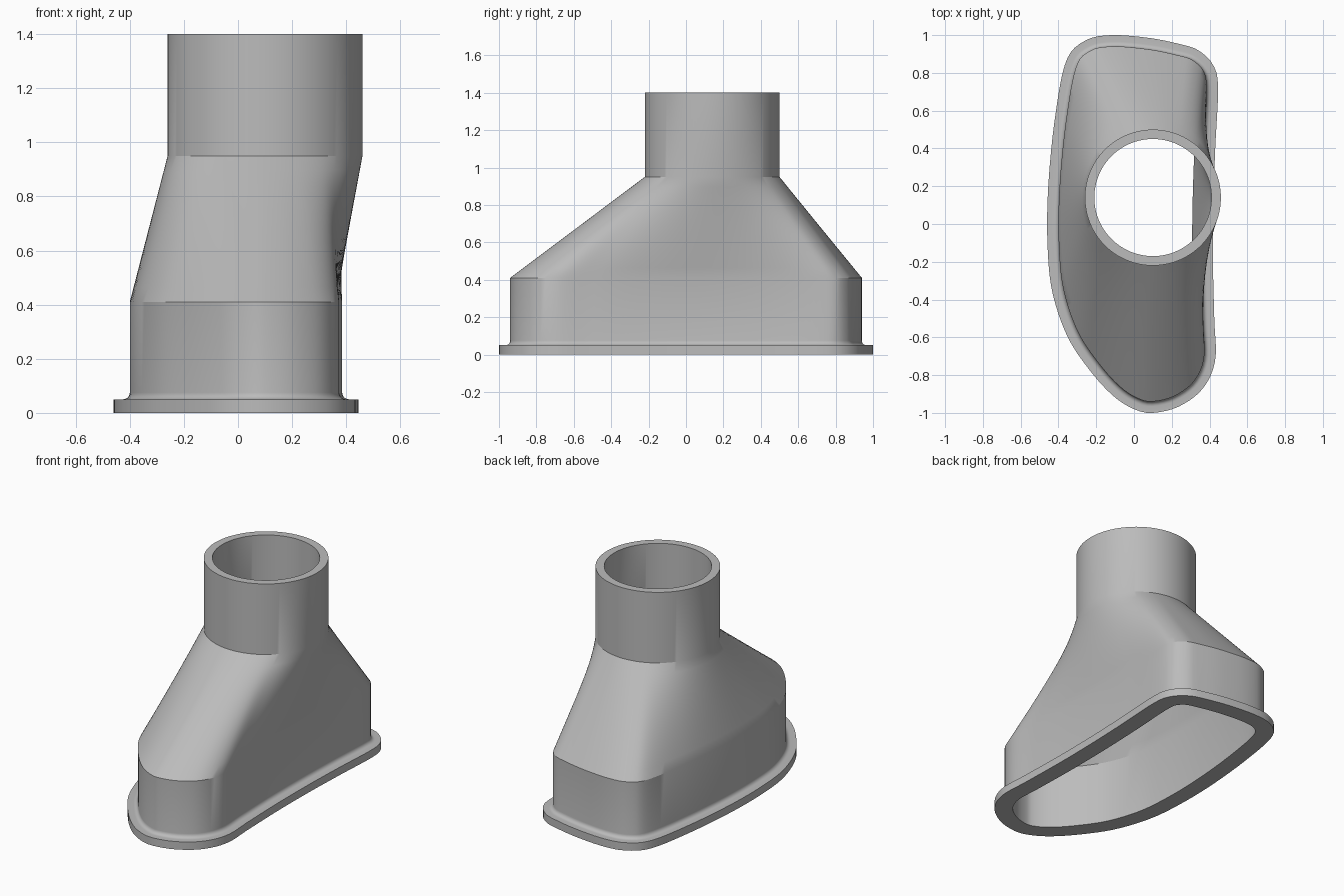
import bpy, bmesh, math
from mathutils import Vector

cube = bpy.data.objects.get("Cube")
if cube:
    bpy.data.objects.remove(cube, do_unlink=True)

SIDES = 144
CENTRE = Vector((0.10, 0.14))

# Flange outline, counterclockwise from the rounded front tip
OUTLINE = [(0.10, -1.0), (0.24, -0.965), (0.365, -0.87), (0.43, -0.72), (0.425, -0.5),
           (0.418, -0.2), (0.42, 0.1), (0.43, 0.4), (0.445, 0.72), (0.42, 0.84),
           (0.34, 0.92), (0.24, 0.953), (0.08, 0.985), (-0.12, 1.0), (-0.26, 0.97),
           (-0.36, 0.86), (-0.42, 0.55), (-0.455, 0.18), (-0.457, -0.13),
           (-0.43, -0.37), (-0.35, -0.6), (-0.23, -0.78), (-0.11, -0.91), (0.0, -0.98)]


def smooth_loop(points, steps=24):
    """Closed Catmull-Rom curve through the points."""
    pts = [Vector(p) for p in points]
    n, out = len(pts), []
    for i in range(n):
        a, b, c, d = (pts[(i + k) % n] for k in (-1, 0, 1, 2))
        for s in range(steps):
            t = s / steps
            out.append(0.5 * (2 * b + (c - a) * t + (2 * a - 5 * b + 4 * c - d) * t ** 2
                              + (3 * b - a - 3 * c + d) * t ** 3))
    return out


def resample(loop, count):
    """Even spacing along the closed loop."""
    closed = loop + [loop[0]]
    lengths = [0.0]
    for a, b in zip(closed, closed[1:]):
        lengths.append(lengths[-1] + (b - a).length)
    out, j = [], 0
    for i in range(count):
        target = lengths[-1] * i / count
        while lengths[j + 1] < target:
            j += 1
        f = (target - lengths[j]) / (lengths[j + 1] - lengths[j])
        out.append(closed[j].lerp(closed[j + 1], f))
    return out


def inset(loop, distance):
    n, out = len(loop), []
    for i in range(n):
        tangent = (loop[(i + 1) % n] - loop[i - 1]).normalized()
        out.append(loop[i] + Vector((-tangent.y, tangent.x)) * distance)
    return out


def circle(radius):
    angles = [math.tau * i / SIDES - math.pi / 2 for i in range(SIDES)]
    return [CENTRE + radius * Vector((math.cos(a), math.sin(a))) for a in angles]


def transition(lower, upper, steps=10):
    """Straight loft rings from the oblong body to the round pipe."""
    return [([a.lerp(b, k / steps) for a, b in zip(lower, upper)],
             0.41 + 0.54 * k / steps) for k in range(steps + 1)]


base = resample(smooth_loop(OUTLINE), SIDES)
body, bore = inset(base, 0.06), inset(base, 0.11)
pipe, pipe_bore = circle(0.36), circle(0.31)

# Flange edge and the small fillet into the body
rings = [(base, 0.0), (base, 0.05)]
for k in range(6):
    a = math.pi / 2 * k / 5
    rings.append((inset(base, 0.035 + 0.025 * math.sin(a)), 0.075 - 0.025 * math.cos(a)))
# Outer wall up to the rim, then the inner wall back down
rings += transition(body, pipe)
rings += [(pipe, 1.4), (pipe_bore, 1.4)]
rings += transition(bore, pipe_bore)[::-1]
rings.append((bore, 0.0))

bm = bmesh.new()
verts = [[bm.verts.new((p.x, p.y, z)) for p in loop] for loop, z in rings]
for r, lower in enumerate(verts):
    upper = verts[(r + 1) % len(verts)]
    for i in range(SIDES):
        j = (i + 1) % SIDES
        bm.faces.new((lower[i], lower[j], upper[j], upper[i]))
bmesh.ops.recalc_face_normals(bm, faces=bm.faces)
mesh = bpy.data.meshes.new("duct_adapter")
bm.to_mesh(mesh)
bm.free()

# Single grey plastic
grey = bpy.data.materials.new("plain grey")
grey.use_nodes = True
colour = (0.5, 0.5, 0.5, 1.0)
grey.diffuse_color = colour
grey.node_tree.nodes["Principled BSDF"].inputs["Base Color"].default_value = colour
mesh.materials.append(grey)

duct = bpy.data.objects.new("duct_adapter", mesh)
bpy.context.collection.objects.link(duct)
bpy.ops.object.select_all(action="DESELECT")
duct.select_set(True)
bpy.context.view_layer.objects.active = duct
bpy.ops.object.shade_smooth_by_angle(angle=math.radians(25))
